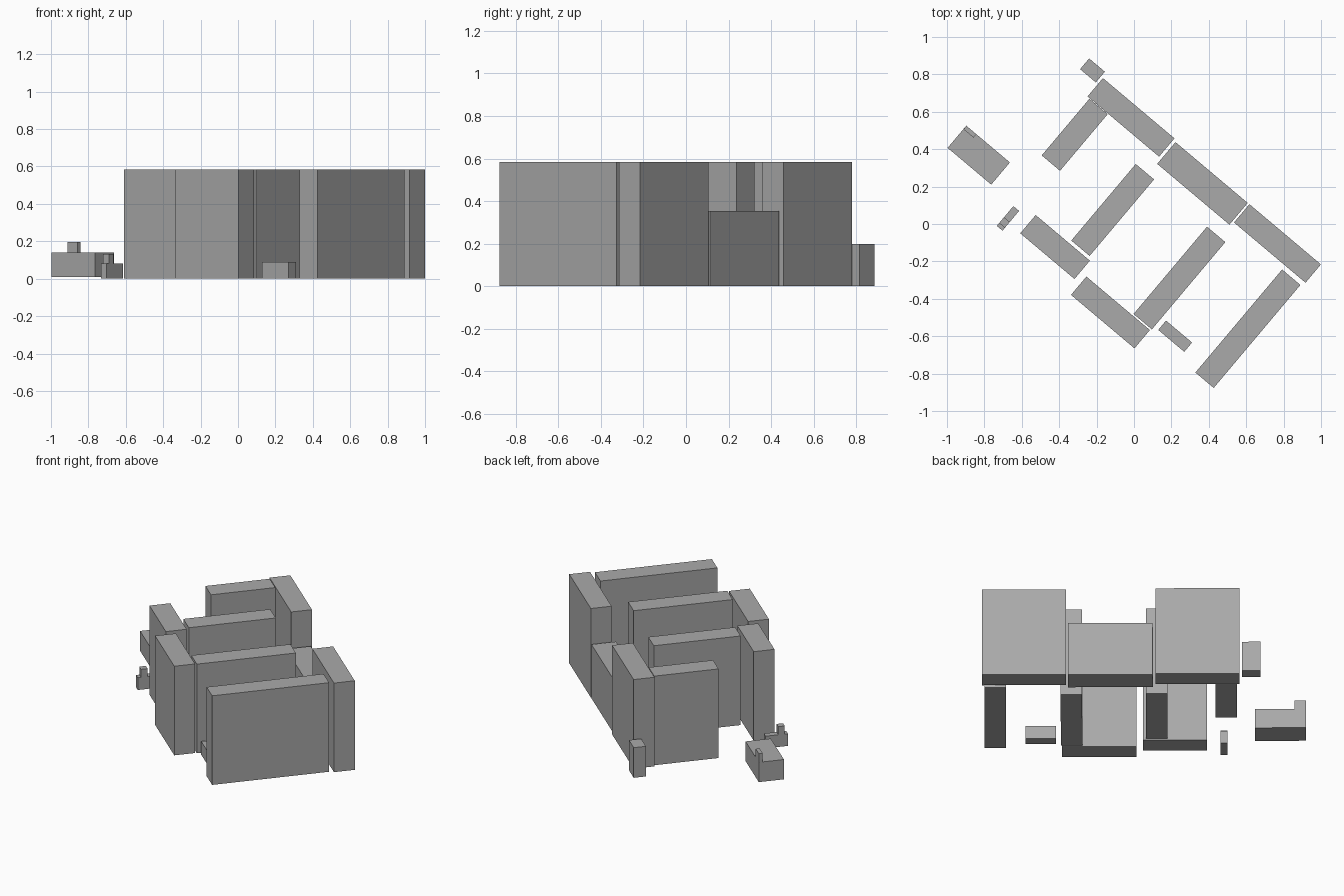
import bpy
import bmesh
from math import radians
from mathutils import Matrix, Vector

if "Cube" in bpy.data.objects:
    bpy.data.objects.remove(bpy.data.objects["Cube"], do_unlink=True)

# One plain grey for everything
grey = bpy.data.materials.new("plain grey")
grey.use_nodes = True
colour = (0.40, 0.40, 0.40, 1)
grey.diffuse_color = colour
grey.node_tree.nodes["Principled BSDF"].inputs["Base Color"].default_value = colour

TURN = Matrix.Rotation(radians(-40.1), 4, 'Z')   # the whole plan is turned
WALL = 0.585
THICK = 0.128


def block(name, centre, size, top, base=0.0, offset=(0, 0)):
    """Box on the turned plan; size and offset run along the turned axes."""
    bm = bmesh.new()
    bmesh.ops.create_cube(bm, size=1)
    bmesh.ops.scale(bm, vec=(size[0], size[1], top - base), verts=bm.verts)
    bmesh.ops.translate(bm, vec=(offset[0], offset[1], (top + base) / 2), verts=bm.verts)
    mesh = bpy.data.meshes.new(name)
    bm.to_mesh(mesh)
    bm.free()
    mesh.materials.append(grey)
    obj = bpy.data.objects.new(name, mesh)
    obj.matrix_world = Matrix.Translation(Vector((*centre, 0))) @ TURN
    bpy.context.collection.objects.link(obj)
    return obj


# Outer walls along the back, the middle one lower
block("back_wall_right", (-0.016, 0.570), (0.5, THICK), WALL)
block("back_wall_low", (0.366, 0.217), (0.505, 0.152), 0.354)
block("back_wall_left", (0.767, -0.104), (0.5, THICK), WALL)

# Cross walls
block("cross_wall_right", (-0.317, 0.477), (THICK, 0.396), WALL)
block("cross_wall_inner_right", (-0.114, 0.075), (THICK, 0.535), WALL)
block("cross_wall_inner_left", (0.243, -0.289), (THICK, 0.61), WALL)
block("cross_wall_left", (0.609, -0.560), (THICK, 0.72), WALL)

# Front walls
block("front_wall_right", (-0.422, -0.123), (0.379, THICK), WALL)
block("front_wall_left", (-0.126, -0.473), (0.444, THICK), WALL)

# Small free-standing blocks
block("corner_post", (-0.222, 0.821), (0.11, 0.075), 0.198)
block("low_step", (0.220, -0.600), (0.182, 0.065), 0.088)

# Large slab with a raised lip at one corner
slab = (-0.83, 0.368)
block("slab", slab, (0.305, 0.155), 0.14, 0.01)
block("slab_lip", slab, (0.07, 0.024), 0.197, 0.14, (-0.117, 0.0655))

# Narrow bench with a raised ridge
bench = (-0.674, 0.03)
block("bench", bench, (0.04, 0.138), 0.08)
block("bench_ridge", bench, (0.04, 0.04), 0.133, 0.08, (0, -0.029))
